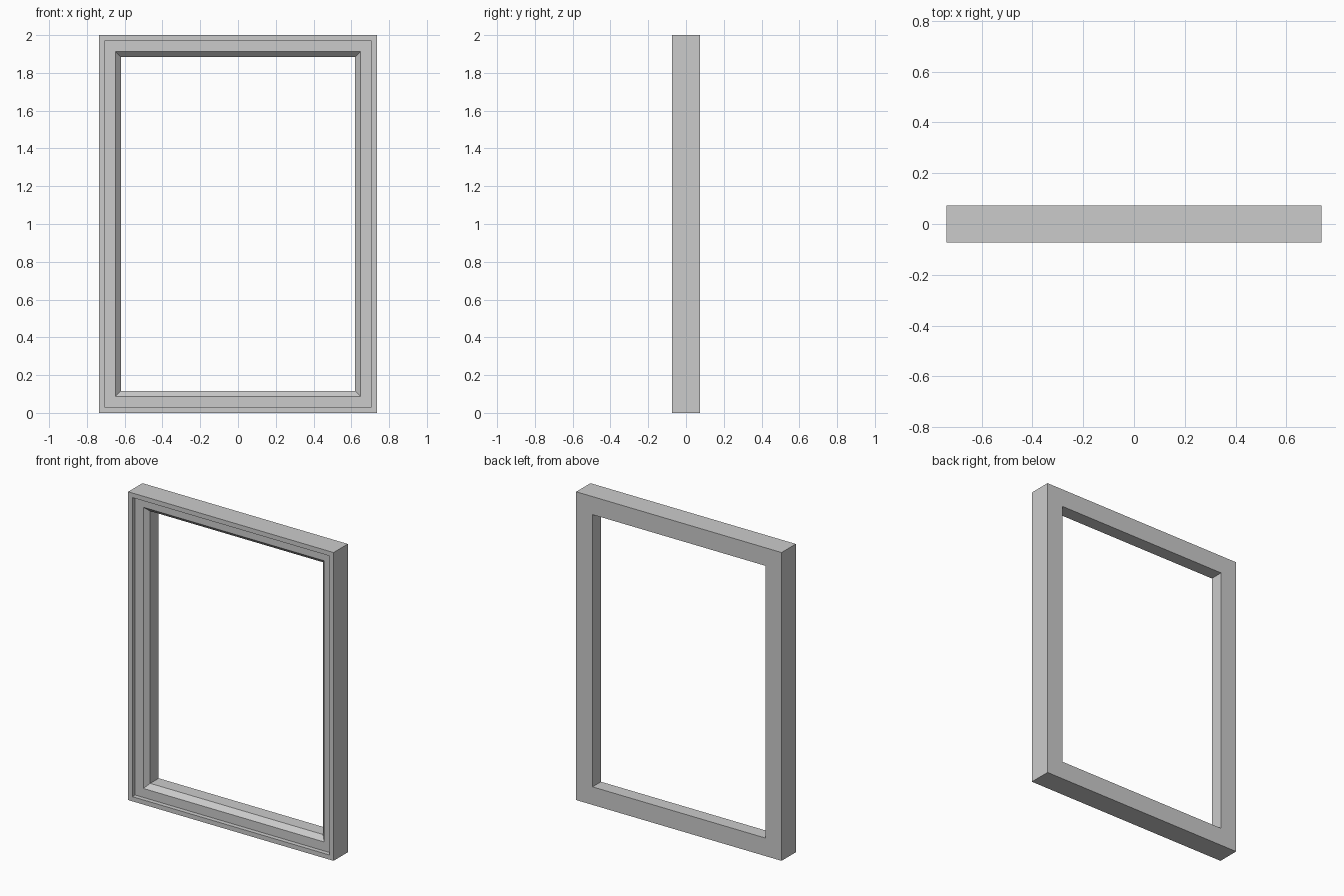
import bpy, bmesh

if "Cube" in bpy.data.objects:
    bpy.data.objects.remove(bpy.data.objects["Cube"])

HALF_W, HEIGHT, HALF_D = 0.737, 2.0, 0.073

# Moulding cross-section: (inset from the outer edge, y)
PROFILE = [
    (0.0, HALF_D),
    (0.0, -HALF_D),              # outer side
    (0.03, -HALF_D),             # front rim
    (0.03, -HALF_D + 0.029),     # step back
    (0.088, -HALF_D + 0.029),    # recessed flat
    (0.117, -HALF_D + 0.059),    # bevelled inner lip
    (0.117, HALF_D),             # straight opening
]


def mitred_frame(name, profile):
    """Sweep the cross-section around a rectangle with mitred corners."""
    bm = bmesh.new()
    rings = []
    for sx, top in ((-1, 0), (1, 0), (1, 1), (-1, 1)):
        rings.append([
            bm.verts.new((sx * (HALF_W - i), y, HEIGHT - i if top else i))
            for i, y in profile])
    n = len(profile)
    for c in range(4):
        a, b = rings[c], rings[(c + 1) % 4]
        for k in range(n):
            m = (k + 1) % n
            bm.faces.new((a[k], b[k], b[m], a[m]))
    bmesh.ops.recalc_face_normals(bm, faces=bm.faces)
    mesh = bpy.data.meshes.new(name)
    bm.to_mesh(mesh)
    bm.free()
    obj = bpy.data.objects.new(name, mesh)
    bpy.context.collection.objects.link(obj)
    return obj


# Window frame
mitred_frame("window_frame", PROFILE)
